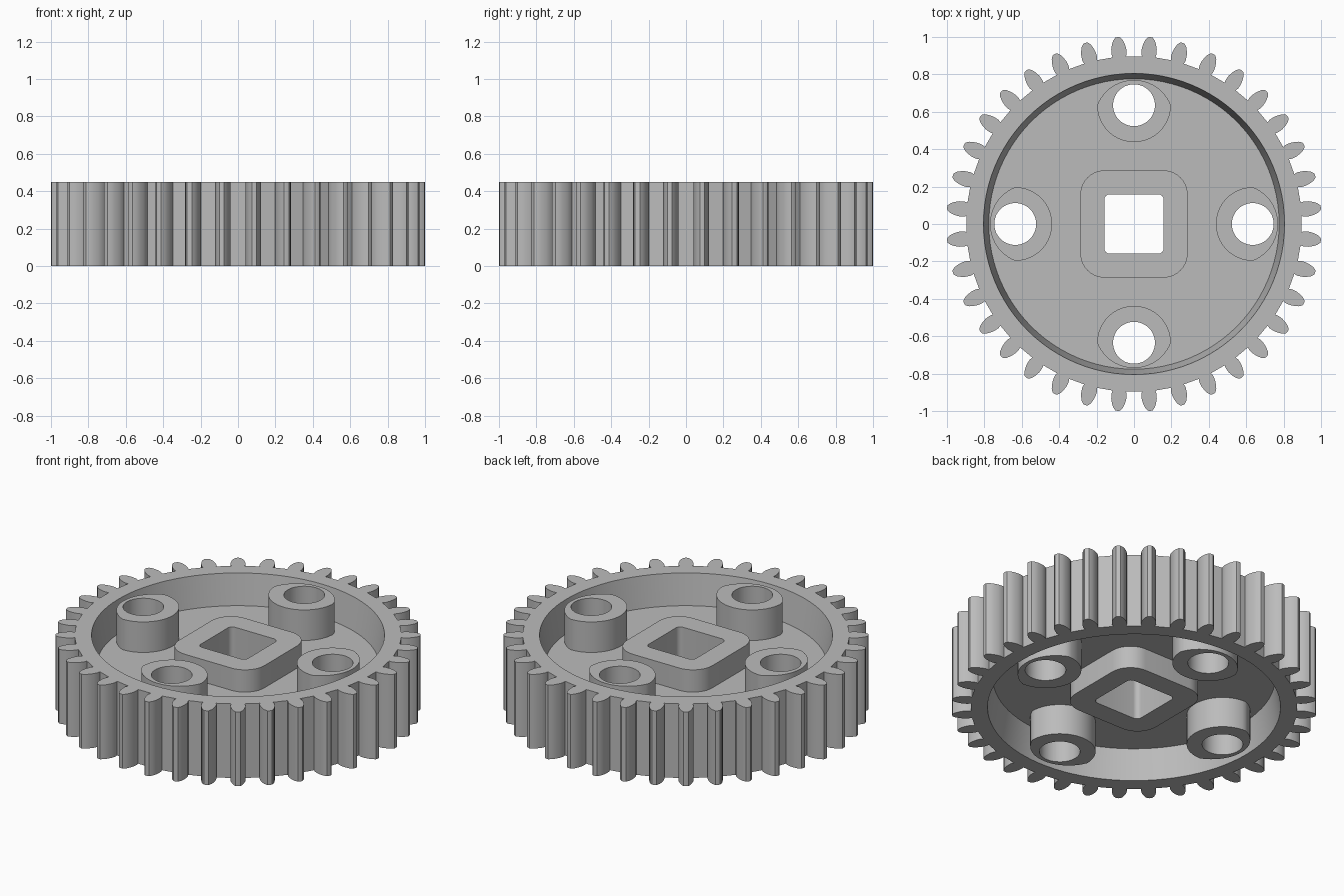
import bpy
import bmesh
from math import sin, cos, pi, radians, atan2, hypot

if "Cube" in bpy.data.objects:
    bpy.data.objects.remove(bpy.data.objects["Cube"], do_unlink=True)

HEIGHT = 0.45
MID = HEIGHT / 2
WEB = 0.08          # thickness of the thin disc
HUB = 0.35          # thickness of the centre hub
TEETH = 36
BOSS_AT = 0.635
BOSS_R = 0.197
HOLE_R = 0.112

grey = bpy.data.materials.new("plain_grey")
grey.use_nodes = True
grey.diffuse_color = (0.5, 0.5, 0.5, 1)
grey.node_tree.nodes["Principled BSDF"].inputs["Base Color"].default_value = (0.5, 0.5, 0.5, 1)


def arc(cx, cy, r, start, end, steps):
    return [(cx + r * cos(start + (end - start) * i / steps),
             cy + r * sin(start + (end - start) * i / steps)) for i in range(steps + 1)]


def circle(r, cx=0, cy=0, steps=48):
    return arc(cx, cy, r, 0, 2 * pi, steps)[:-1]


def rounded_square(half, r, steps):
    pts = []
    for k, (sx, sy) in enumerate([(1, 1), (-1, 1), (-1, -1), (1, -1)]):
        pts += arc(sx * (half - r), sy * (half - r), r, k * pi / 2, (k + 1) * pi / 2, steps)
    return pts


def turn(pts, a):
    return [(x * cos(a) - y * sin(a), x * sin(a) + y * cos(a)) for x, y in pts]


def prism(name, outline, z0, z1, top_scale=1):
    """Solid from a closed outline, optionally tapered."""
    bm = bmesh.new()
    low = [bm.verts.new((x, y, z0)) for x, y in outline]
    high = [bm.verts.new((x * top_scale, y * top_scale, z1)) for x, y in outline]
    bm.faces.new(low)
    bm.faces.new(high)
    n = len(outline)
    for i in range(n):
        j = (i + 1) % n
        bm.faces.new((low[i], low[j], high[j], high[i]))
    bmesh.ops.recalc_face_normals(bm, faces=bm.faces)
    mesh = bpy.data.meshes.new(name)
    bm.to_mesh(mesh)
    bm.free()
    mesh.materials.append(grey)
    obj = bpy.data.objects.new(name, mesh)
    bpy.context.collection.objects.link(obj)
    return obj


def activate(obj):
    bpy.ops.object.select_all(action='DESELECT')
    obj.select_set(True)
    bpy.context.view_layer.objects.active = obj


def cut(obj, outline, z0=-0.1, z1=HEIGHT + 0.1, top_scale=1):
    """Subtract a prism and discard the cutter."""
    cutter = prism("cutter", outline, z0, z1, top_scale)
    cutter.hide_render = True
    mod = obj.modifiers.new("cut", 'BOOLEAN')
    mod.operation = 'DIFFERENCE'
    mod.solver = 'EXACT'
    mod.object = cutter
    activate(obj)
    bpy.ops.object.modifier_apply(modifier=mod.name)
    bpy.data.objects.remove(cutter, do_unlink=True)


def finish(obj):
    activate(obj)
    bpy.ops.object.shade_smooth_by_angle(angle=radians(30))


# Toothed outline: half a tooth as (radius, half width), mirrored and repeated
flank = [(0.897, 0.036), (0.915, 0.041), (0.94, 0.040), (0.965, 0.034), (0.985, 0.026), (1.001, 0.013)]
tooth = [(r, -w) for r, w in flank] + [(1.003, 0)] + [(r, w) for r, w in reversed(flank)]
gear_outline = []
for k in range(TEETH):
    gear_outline += turn(tooth, 2 * pi * (k + 0.5) / TEETH)

# Wheel with a tapered recess on both sides of the thin web
wheel = prism("toothed_wheel", gear_outline, 0, HEIGHT)
wall_low, wall_high = 0.776, 0.805
slope = (wall_high - wall_low) / (MID - WEB / 2)
over = wall_high + slope * 0.1
cut(wheel, circle(wall_low, steps=96), MID + WEB / 2, HEIGHT + 0.1, over / wall_low)
cut(wheel, circle(over, steps=96), -0.1, MID - WEB / 2, wall_low / over)

# Web openings, slightly oversized and filled by the hub and bosses
cut(wheel, rounded_square(0.2, 0.05, 4))
for k in range(4):
    cut(wheel, turn(circle(HOLE_R + 0.01, BOSS_AT), k * pi / 2))
finish(wheel)

# Square centre hub with a square shaft hole
hub = prism("centre_hub", rounded_square(0.287, 0.13, 10), MID - HUB / 2, MID + HUB / 2)
cut(hub, rounded_square(0.159, 0.03, 6))
finish(hub)

# Four bosses, round inwards and flattened towards the rim
apex = 0.135
outer_r = (apex ** 2 + BOSS_R ** 2) / (2 * apex)
shift = outer_r - apex
spread = atan2(BOSS_R, shift)
boss_outline = arc(BOSS_AT, 0, BOSS_R, pi / 2, 3 * pi / 2, 28)
boss_outline += arc(BOSS_AT - shift, 0, outer_r, -spread, spread, 24)[1:-1]
for k, side in enumerate(["left", "back", "right", "front"]):
    boss = prism(side + "_boss", turn(boss_outline, k * pi / 2), 0, HEIGHT)
    cut(boss, turn(circle(HOLE_R, BOSS_AT), k * pi / 2))
    finish(boss)
